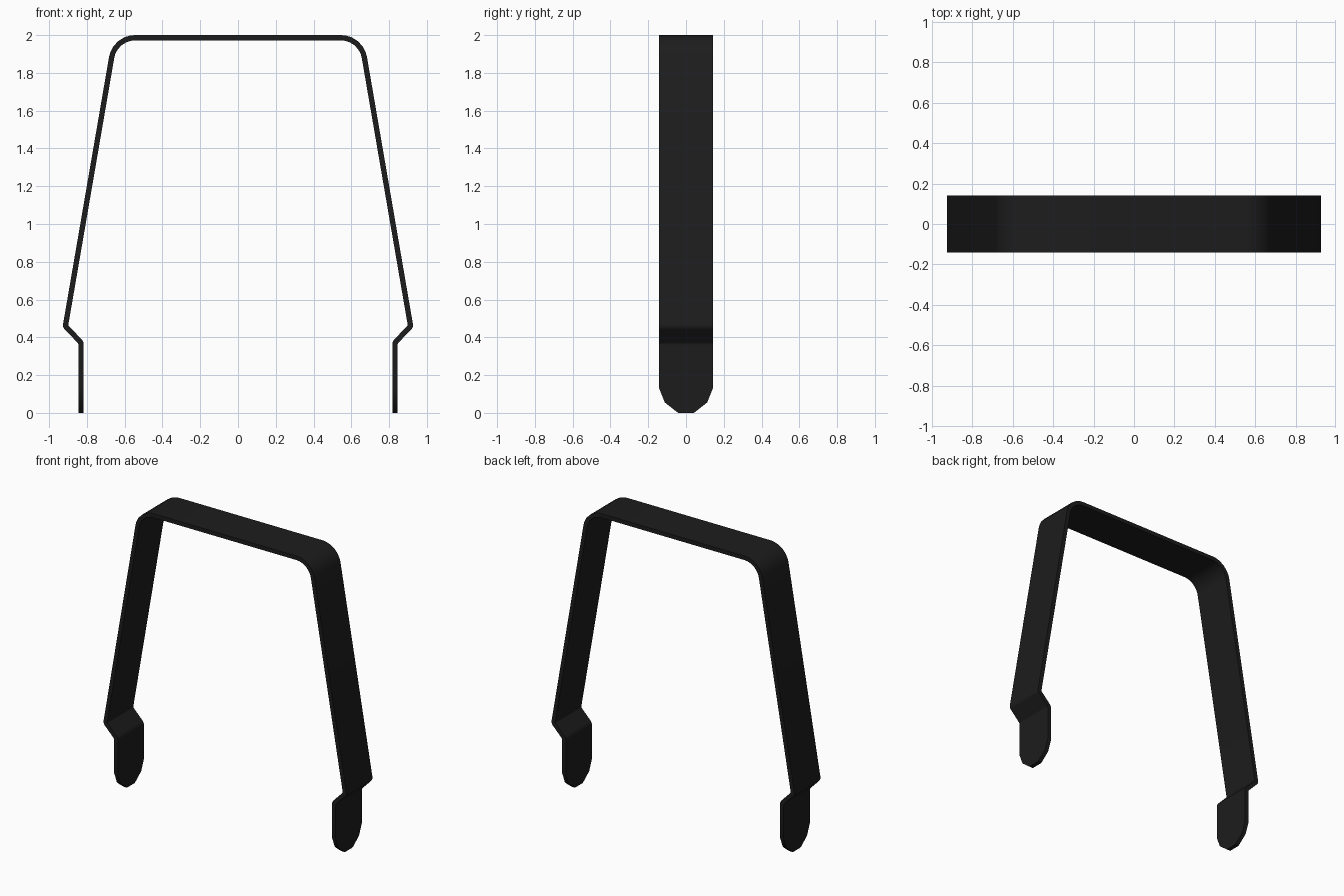
import bpy, bmesh, math
from mathutils import Vector

cube = bpy.data.objects.get("Cube")
if cube:
    bpy.data.objects.remove(cube, do_unlink=True)

HALF_WIDTH = 0.142
THICKNESS = 0.028

black = bpy.data.materials.new("matte black")
black.use_nodes = True
colour = (0.012, 0.012, 0.012, 1)
black.diffuse_color = colour
black.node_tree.nodes["Principled BSDF"].inputs["Base Color"].default_value = colour


def fillet(before, corner, after, radius, steps):
    """Points of an arc that rounds a corner of the path."""
    a, b = (before - corner).normalized(), (after - corner).normalized()
    half = math.acos(a.dot(b)) / 2
    centre = corner + (a + b).normalized() * radius / math.sin(half)
    start = corner + a * radius / math.tan(half) - centre
    end = corner + b * radius / math.tan(half) - centre
    return [centre + start.lerp(end, i / steps).normalized() * radius
            for i in range(steps + 1)]


# Centre line of one leg, from the tip up to the middle of the top bar
corners = [Vector(p) for p in ((0.831, 0), (0.831, 0.373), (0.914, 0.458),
                               (0.651, 1.986), (0, 1.986))]
bends = ((0.03, 3), (0.02, 3), (0.125, 6))

# Rounded tip: height and half width of each row
rows = [(Vector((0.831, z)), w) for z, w in ((0, 0.042), (0.055, 0.112), (0.13, HALF_WIDTH))]
for i, (radius, steps) in enumerate(bends, 1):
    arc = fillet(corners[i - 1], corners[i], corners[i + 1], radius, steps)
    rows += [(p, HALF_WIDTH) for p in arc]

# Mirror the path to the other leg
rows += [(Vector((-p.x, p.y)), w) for p, w in reversed(rows)]

# Flat ribbon along the path
bm = bmesh.new()
pairs = [[bm.verts.new((p.x, side * w, p.y)) for side in (-1, 1)] for p, w in rows]
for (a, b), (c, d) in zip(pairs, pairs[1:]):
    bm.faces.new((a, b, d, c))
mesh = bpy.data.meshes.new("strap_handle")
bm.to_mesh(mesh)
bm.free()
mesh.materials.append(black)
strap = bpy.data.objects.new("strap_handle", mesh)
bpy.context.collection.objects.link(strap)

# Give the strap its thickness
solid = strap.modifiers.new("thickness", 'SOLIDIFY')
solid.thickness = THICKNESS
solid.offset = 0
solid.use_even_offset = True

bpy.context.view_layer.objects.active = strap
strap.select_set(True)
bpy.ops.object.modifier_apply(modifier=solid.name)
bpy.ops.object.shade_smooth_by_angle(angle=math.radians(35))
